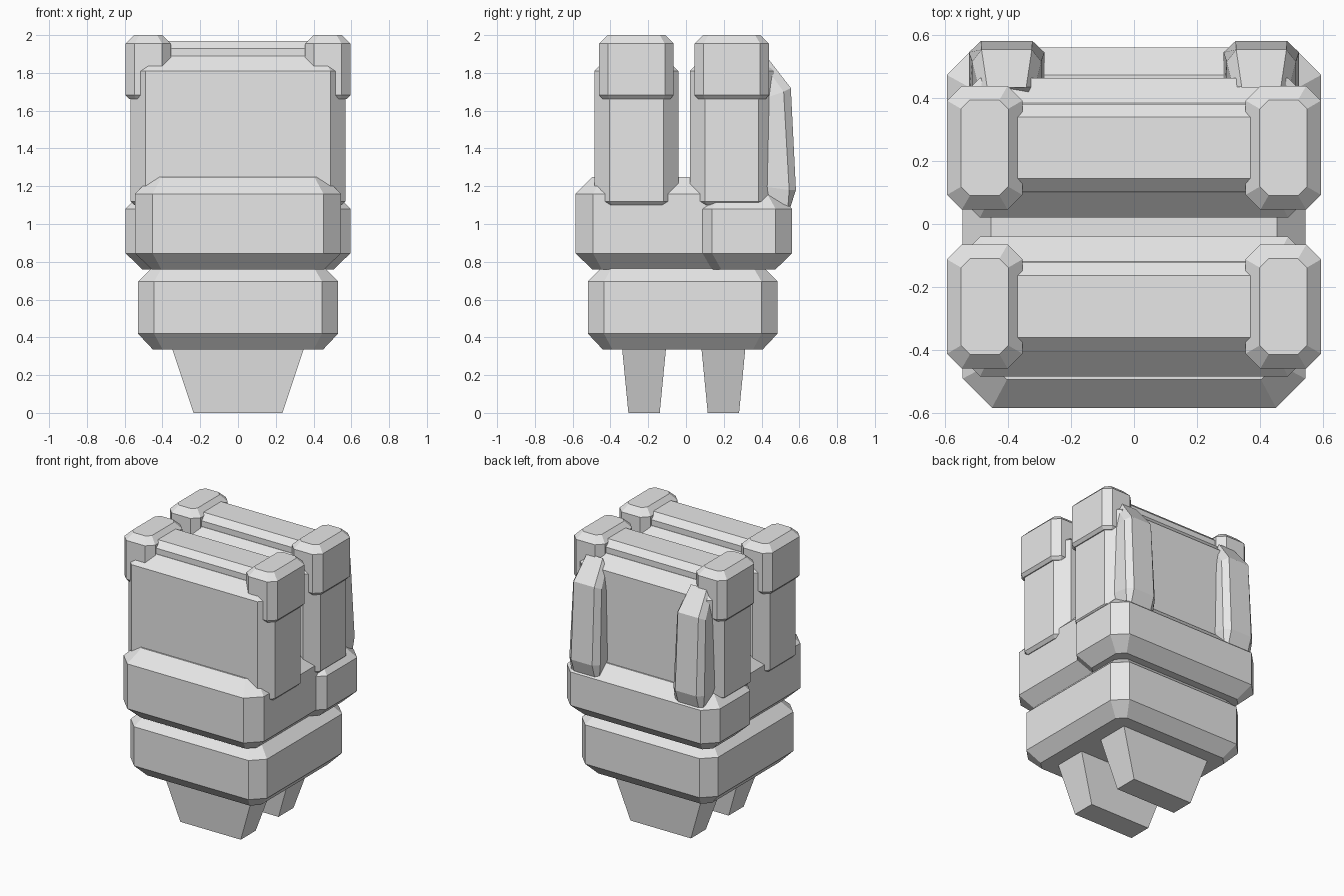
import bpy

if "Cube" in bpy.data.objects:
    bpy.data.objects.remove(bpy.data.objects["Cube"])

grey = bpy.data.materials.new("light grey")
grey.diffuse_color = (0.8, 0.8, 0.8, 1)
grey.use_nodes = True
grey.node_tree.nodes["Principled BSDF"].inputs["Base Color"].default_value = grey.diffuse_color


def build(name, rings):
    """Skin a closed solid through matching rings of points, lowest ring first."""
    n = len(rings[0])
    verts = [p for ring in rings for p in ring]
    faces = [tuple(reversed(range(n)))]
    for r in range(len(rings) - 1):
        for i in range(n):
            j = (i + 1) % n
            faces.append((r * n + i, r * n + j, (r + 1) * n + j, (r + 1) * n + i))
    faces.append(tuple(range((len(rings) - 1) * n, len(rings) * n)))
    mesh = bpy.data.meshes.new(name)
    mesh.from_pydata(verts, [], faces)
    mesh.materials.append(grey)
    obj = bpy.data.objects.new(name, mesh)
    bpy.context.collection.objects.link(obj)
    return obj


def octagon(x0, x1, y0, y1, c, z):
    """Rectangle with cut corners, counter-clockwise from above."""
    return [(x0 + c, y0, z), (x1 - c, y0, z), (x1, y0 + c, z), (x1, y1 - c, z),
            (x1 - c, y1, z), (x0 + c, y1, z), (x0, y1 - c, z), (x0, y0 + c, z)]


def block(name, x, y, c, levels):
    """Cut-corner block; levels are (height, inset, corner cut scale)."""
    return build(name, [octagon(x[0] + i, x[1] - i, y[0] + i, y[1] - i, c * s, z)
                        for z, i, s in levels])


def rectangle(x, y0, y1, z):
    return [(-x, y0, z), (x, y0, z), (x, y1, z), (-x, y1, z)]


# Tapered pegs under the base
for name, y in (("front_peg", -0.222), ("back_peg", 0.198)):
    build(name, [rectangle(0.235, y - 0.083, y + 0.083, 0),
                 rectangle(0.355, y - 0.118, y + 0.118, 0.36)])

# Stacked collars
block("lower_collar", (-0.53, 0.53), (-0.52, 0.485), 0.085,
      [(0.335, 0.08, 0.6), (0.42, 0, 1), (0.695, 0, 1), (0.775, 0.08, 0.6)])
block("upper_collar", (-0.545, 0.545), (-0.585, 0.47), 0.093,
      [(0.76, 0.088, 0.55), (0.845, 0, 1), (1.16, 0, 1), (1.25, 0.09, 0.55)])
block("back_collar", (-0.595, 0.595), (0.05, 0.562), 0.088,
      [(0.76, 0.088, 0.55), (0.845, 0, 1), (1.08, 0, 1), (1.168, 0.088, 0.55)])

# Two matching slabs, each with a top ridge and a pair of corner caps
for side, y in (("front", -0.2625), ("back", 0.2425)):
    block(side + "_slab", (-0.57, 0.57), (y - 0.2225, y + 0.2225), 0.08,
          [(1.1, 0.02, 0.9), (1.12, 0, 1), (1.81, 0, 1), (1.89, 0.08, 0.5)])
    build(side + "_ridge", [rectangle(0.42, y - 0.14, y + 0.14, 1.8),
                            rectangle(0.42, y - 0.14, y + 0.14, 1.93),
                            rectangle(0.42, y - 0.098, y + 0.098, 1.97)])
    for hand, x in (("left", -0.475), ("right", 0.475)):
        block(f"{side}_{hand}_cap", (x - 0.12, x + 0.12), (y - 0.197, y + 0.197), 0.047,
              [(1.662, 0.018, 0.75), (1.682, 0, 1), (1.955, 0, 1), (2.0, 0.045, 0.6)])

# Bent straps on the back: (inner, side, outer) points as (half width, y, z)
STRAP = [((0.11, 0.40, 1.15), (0.11, 0.54, 1.095), (0.08, 0.552, 1.088)),
         ((0.12, 0.40, 1.20), (0.12, 0.546, 1.18), (0.082, 0.582, 1.18)),
         ((0.11, 0.40, 1.66), (0.11, 0.517, 1.70), (0.08, 0.555, 1.72)),
         ((0.09, 0.38, 1.80), (0.09, 0.437, 1.81), (0.062, 0.435, 1.875))]
for hand, x in (("left", -0.405), ("right", 0.405)):
    build(hand + "_strap",
          [[(x - w, y, z) for w, y, z in row] + [(x + w, y, z) for w, y, z in reversed(row)]
           for row in STRAP]).data.flip_normals()
